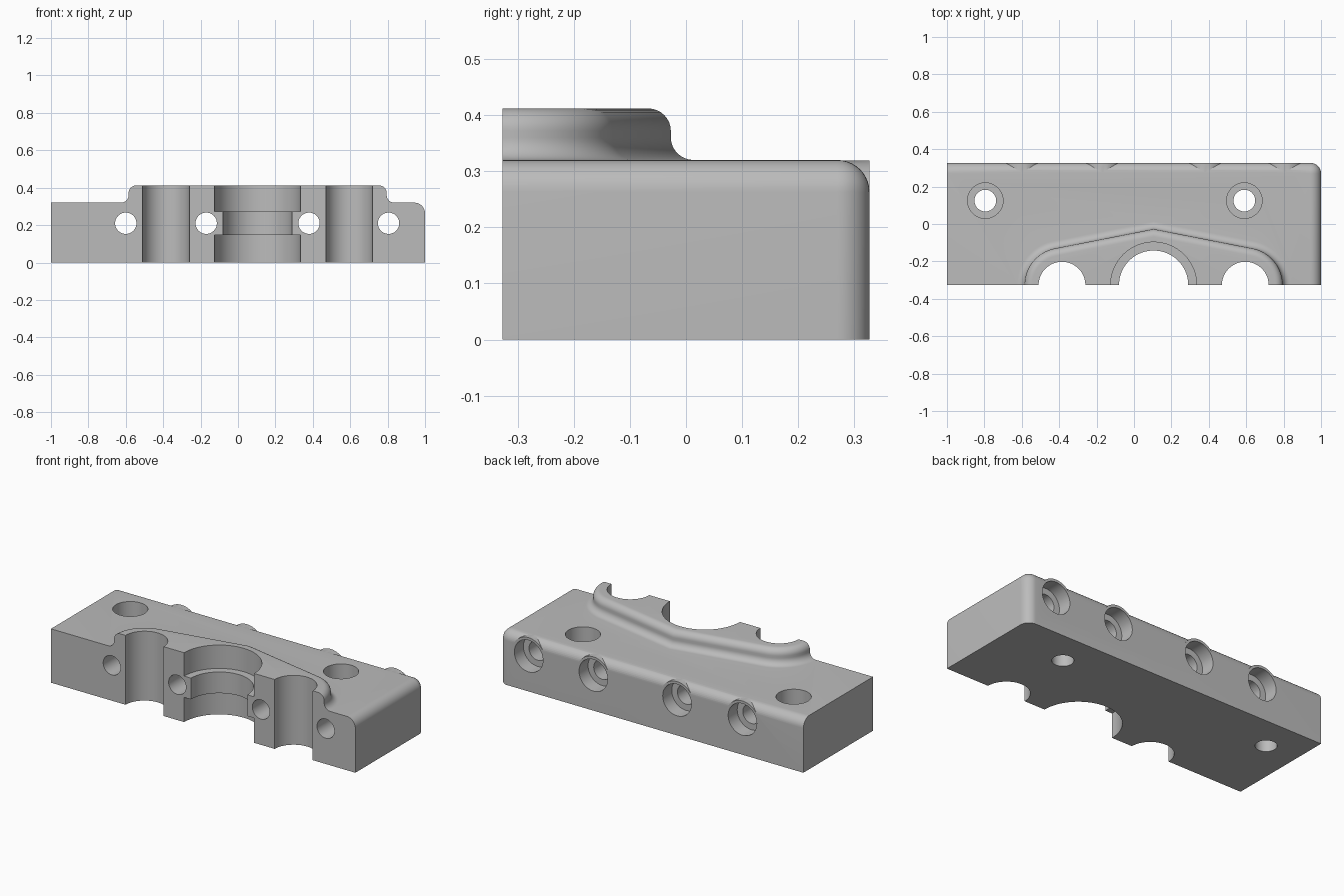
import bpy, bmesh, math
from mathutils import Matrix, Vector

old = bpy.data.objects.get("Cube")
if old:
    bpy.data.objects.remove(old, do_unlink=True)

steel = bpy.data.materials.new("plain grey")
steel.use_nodes = True
GREY = (0.5, 0.5, 0.5, 1)
steel.diffuse_color = GREY
steel.node_tree.nodes["Principled BSDF"].inputs["Base Color"].default_value = GREY

BACK, TOP, PAD_TOP = 0.327, 0.32, 0.412
FRONT, OVER = -BACK, -0.42          # finished front face, and rough stock before trimming
BORES = (-0.385, 0.595)
MID = 0.105
SCREWS = (-0.6, -0.17, 0.38, 0.805)
SCREW_Z = 0.21


def finish(bm, name):
    bmesh.ops.recalc_face_normals(bm, faces=bm.faces)
    mesh = bpy.data.meshes.new(name)
    bm.to_mesh(mesh)
    bm.free()
    mesh.materials.append(steel)
    obj = bpy.data.objects.new(name, mesh)
    bpy.context.collection.objects.link(obj)
    return obj


def box(bm, lo, hi):
    lo, hi = Vector(lo), Vector(hi)
    m = Matrix.Translation((lo + hi) / 2) @ Matrix.Diagonal((hi - lo).to_4d())
    return bmesh.ops.create_cube(bm, size=1, matrix=m)["verts"]


def cylinder(name, start, end, radius, segs=64):
    bm = bmesh.new()
    a, b = Vector(start), Vector(end)
    m = Matrix.Translation((a + b) / 2) @ (b - a).to_track_quat("Z", "Y").to_matrix().to_4x4()
    bmesh.ops.create_cone(bm, cap_ends=True, segments=segs, radius1=radius,
                          radius2=radius, depth=(b - a).length, matrix=m)
    return finish(bm, name)


# Block: rounded along the back top, the left top and the back left corner
bm = bmesh.new()
box(bm, (-1, OVER, 0), (1, BACK, TOP))


def rounded(e):
    c = (e.verts[0].co + e.verts[1].co) / 2
    return sum((c.x > 0.99, c.y > BACK - 0.01, c.z > TOP - 0.01)) == 2


bmesh.ops.bevel(bm, geom=[e for e in bm.edges if rounded(e)], offset=0.057,
                segments=10, profile=0.5, affect="EDGES")
block = finish(bm, "clamp_block")


# Raised pad: an outline around the bores, lofted through a filleted wall profile
def outline(d):
    r = 0.2 + d
    apex = Vector((MID, -0.027 + d / math.cos(math.radians(10.9))))
    tilt = math.radians(10.9)
    pts = [(BORES[0] - r, OVER)]
    n = 20
    for i in range(n + 1):
        a = math.pi - (math.pi / 2 - tilt) * i / n
        pts.append((BORES[0] + r * math.cos(a), FRONT + r * math.sin(a)))
    mirrored = [(2 * MID - x, y) for x, y in reversed(pts)]
    return pts + [tuple(apex)] + mirrored


R, STEPS = 0.04, 8
wall = [(R, TOP - 0.03)]
for i in range(STEPS + 1):
    a = math.pi / 2 * i / STEPS
    wall.append((R - R * math.sin(a), TOP + R - R * math.cos(a)))
for i in range(STEPS + 1):
    a = math.pi / 2 * i / STEPS
    wall.append((R * math.cos(a) - R, PAD_TOP - R + R * math.sin(a)))
bm = bmesh.new()
rings = [[bm.verts.new((x, y, z)) for x, y in outline(d)] for d, z in wall]
for lower, upper in zip(rings, rings[1:]):
    for i in range(len(lower)):
        j = (i + 1) % len(lower)
        bm.faces.new((lower[i], lower[j], upper[j], upper[i]))
bm.faces.new(rings[0])
bm.faces.new(rings[-1])
added = [finish(bm, "raised_pad")]

# Rims that carry the screw recesses through the rounded back edge
for x in SCREWS:
    added.append(cylinder("screw_rim", (x, 0.15, SCREW_Z), (x, BACK, SCREW_Z), 0.1095))

# Cutters
cuts = []
bm = bmesh.new()
box(bm, (-2, -1, -1), (2, FRONT, 1))
cuts.append(finish(bm, "front_trim"))
for x in BORES:
    cuts.append(cylinder("side_bore", (x, FRONT, -0.1), (x, FRONT, 0.6), 0.125, 96))
for name, z0, z1, r in (("middle_bore", -0.1, 0.6, 0.185),
                        ("lower_recess", -0.1, 0.147, 0.23),
                        ("upper_recess", 0.273, 0.6, 0.23)):
    cuts.append(cylinder(name, (MID, FRONT, z0), (MID, FRONT, z1), r, 96))
for x in SCREWS:
    cuts.append(cylinder("screw_hole", (x, -0.6, SCREW_Z), (x, 0.6, SCREW_Z), 0.057))
    cuts.append(cylinder("screw_recess", (x, BACK - 0.085, SCREW_Z), (x, 0.6, SCREW_Z), 0.094))
for x in (-0.795, 0.59):
    cuts.append(cylinder("mount_hole", (x, 0.125, -0.1), (x, 0.125, 0.6), 0.058))
    cuts.append(cylinder("mount_recess", (x, 0.125, 0.15), (x, 0.125, 0.6), 0.095))

# Join the additions, then cut
bpy.context.view_layer.objects.active = block
block.select_set(True)
for parts, op in ((added, "UNION"), (cuts, "DIFFERENCE")):
    for part in parts:
        mod = block.modifiers.new(part.name, "BOOLEAN")
        mod.operation, mod.solver, mod.object = op, "EXACT", part
        bpy.ops.object.modifier_apply(modifier=mod.name)
        bpy.data.objects.remove(part, do_unlink=True)

bpy.ops.object.select_all(action="DESELECT")
block.select_set(True)
bpy.ops.object.shade_smooth_by_angle(angle=math.radians(25))
